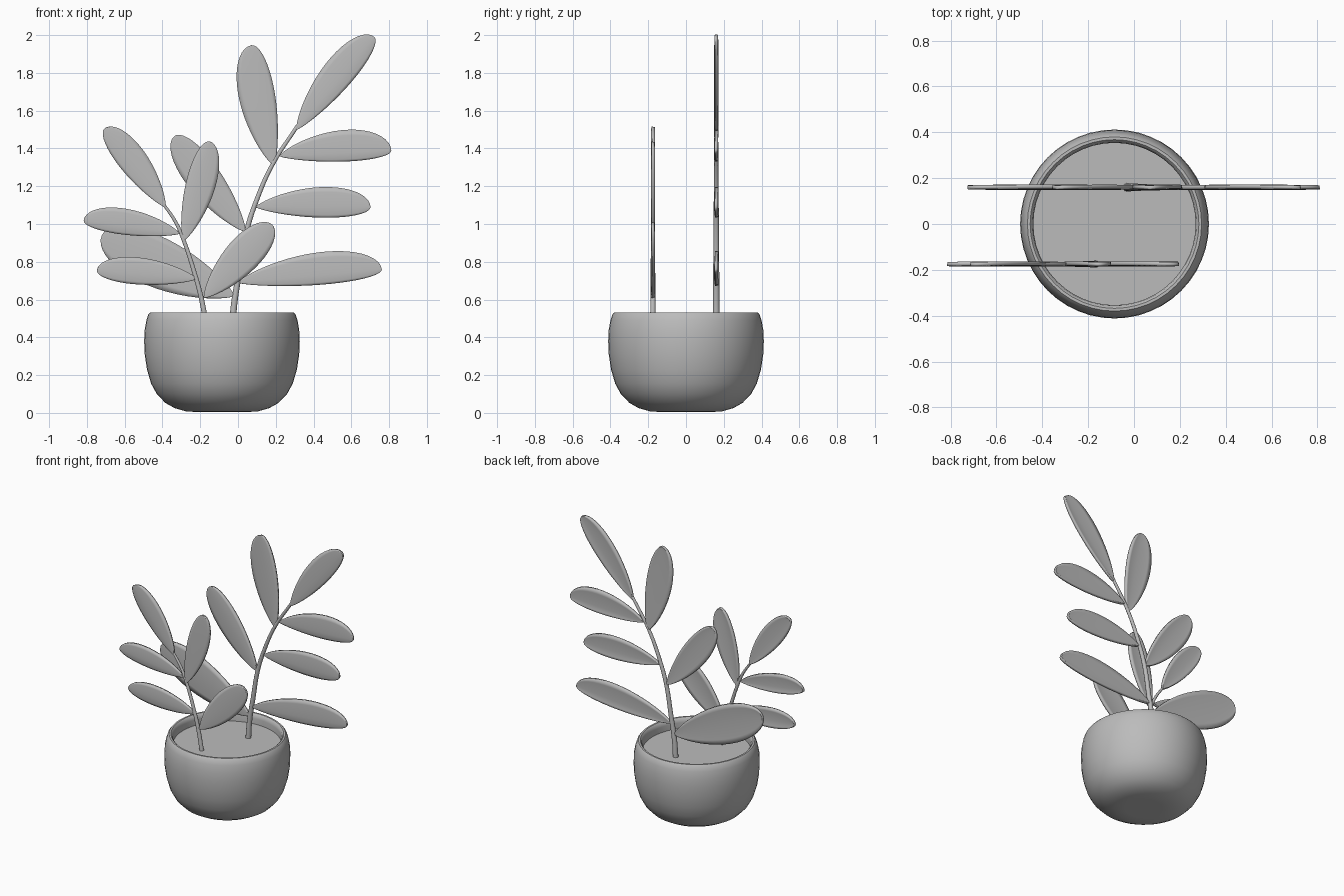
import bpy, bmesh, math
from mathutils import Vector

if "Cube" in bpy.data.objects:
    bpy.data.objects.remove(bpy.data.objects["Cube"], do_unlink=True)

# One plain grey material for everything
grey = bpy.data.materials.new("plain grey")
grey.use_nodes = True
COLOUR = (0.5, 0.5, 0.5, 1)
grey.diffuse_color = COLOUR
grey.node_tree.nodes["Principled BSDF"].inputs["Base Color"].default_value = COLOUR

POT_X = -0.085
SOIL_Z = 0.46


def select_only(ob):
    bpy.ops.object.select_all(action="DESELECT")
    ob.select_set(True)
    bpy.context.view_layer.objects.active = ob


def add_object(name, data):
    ob = bpy.data.objects.new(name, data)
    bpy.context.collection.objects.link(ob)
    data.materials.append(grey)
    return ob


def mesh_object(name, bm, angle=40):
    bmesh.ops.recalc_face_normals(bm, faces=bm.faces)
    me = bpy.data.meshes.new(name)
    bm.to_mesh(me)
    bm.free()
    ob = add_object(name, me)
    select_only(ob)
    bpy.ops.object.shade_smooth_by_angle(angle=math.radians(angle))
    return ob


def lathe(name, profile, steps=48):
    """Spin a radius/height profile around the pot axis."""
    bm = bmesh.new()
    verts = [bm.verts.new((r, 0, z)) for r, z in profile]
    edges = [bm.edges.new(pair) for pair in zip(verts, verts[1:])]
    bmesh.ops.spin(bm, geom=verts + edges, cent=(0, 0, 0), axis=(0, 0, 1),
                   angle=math.tau, steps=steps)
    bmesh.ops.remove_doubles(bm, verts=bm.verts, dist=0.0005)
    ob = mesh_object(name, bm)
    ob.location.x = POT_X
    return ob


def stem(name, y, points, thick, thin):
    """Tapered round stalk through x/z points."""
    cu = bpy.data.curves.new(name, "CURVE")
    cu.dimensions = "3D"
    cu.bevel_depth = 1
    cu.bevel_resolution = 3
    cu.use_fill_caps = True
    cu.resolution_u = 6
    sp = cu.splines.new("BEZIER")
    sp.bezier_points.add(len(points) - 1)
    for i, (p, (x, z)) in enumerate(zip(sp.bezier_points, points)):
        p.co = (x, y, z)
        p.handle_left_type = p.handle_right_type = "AUTO"
        p.radius = thick + (thin - thick) * i / (len(points) - 1)
    ob = add_object(name, cu)
    select_only(ob)
    bpy.ops.object.convert(target="MESH")
    bpy.ops.object.shade_smooth_by_angle(angle=math.radians(50))


def leaf(name, y, base, tip, left, right, rows=22, cols=8):
    """Thin cupped blade, pointed at the base and round at the tip."""
    a, b = 0.8, 0.5
    peak = a / (a + b)
    top = peak ** a * (1 - peak) ** b
    start = Vector((base[0], y, base[1]))
    axis = Vector((tip[0], y, tip[1])) - start
    side = Vector((-axis.z, 0, axis.x)).normalized()
    bm = bmesh.new()
    grid = []
    for i in range(rows + 1):
        t = (1 - math.cos(math.pi * i / rows)) / 2
        w = t ** a * max(1 - t, 0) ** b / top
        row = []
        for j in range(cols + 1):
            s = 2 * j / cols - 1
            co = start + axis * t + side * (s * w * (left if s > 0 else right))
            co.y += 0.006 * (s * s - 0.5) * w
            row.append(bm.verts.new(co))
        grid.append(row)
    for r0, r1 in zip(grid, grid[1:]):
        for j in range(cols):
            bm.faces.new((r0[j], r0[j + 1], r1[j + 1], r1[j]))
    bmesh.ops.remove_doubles(bm, verts=bm.verts, dist=0.0005)
    ob = mesh_object(name, bm)
    mod = ob.modifiers.new("thickness", "SOLIDIFY")
    mod.thickness = 0.017
    mod.offset = 0


# Rounded pot with a thin rim, and soil inside it
lathe("pot", [(0, 0.012), (0.12, 0.004), (0.19, 0.008), (0.25, 0.025), (0.30, 0.053),
              (0.345, 0.10), (0.375, 0.155), (0.397, 0.23), (0.409, 0.31),
              (0.412, 0.38), (0.409, 0.44), (0.40, 0.49), (0.39, 0.52),
              (0.38, 0.532), (0.368, 0.532), (0.358, 0.522), (0.354, 0.50),
              (0.354, 0.44)])
lathe("soil", [(0, SOIL_Z), (0.356, SOIL_Z)])

# Tall stem at the back, short stem at the front
BACK, FRONT = 0.16, -0.175
stem("tall_stem", BACK, [(-0.03, 0.45), (-0.02, 0.58), (0.008, 0.75), (0.045, 0.96),
                         (0.10, 1.13), (0.18, 1.31), (0.315, 1.52)], 0.019, 0.010)
stem("short_stem", FRONT, [(-0.165, 0.45), (-0.195, 0.61), (-0.23, 0.74),
                           (-0.29, 0.92), (-0.33, 1.01), (-0.39, 1.10)], 0.015, 0.008)

# Leaves: base, tip, bulge on the left and right of the midrib
tall_leaves = [
    ((0.31, 1.50), (0.72, 1.99), 0.105, 0.06),
    ((0.19, 1.31), (0.07, 1.945), 0.115, 0.075),
    ((0.22, 1.36), (0.81, 1.39), 0.12, 0.045),
    ((0.095, 1.09), (0.70, 1.09), 0.105, 0.055),
    ((0.0, 0.69), (0.76, 0.76), 0.12, 0.05),
    ((0.04, 0.96), (-0.335, 1.465), 0.10, 0.08),
    ((-0.02, 0.62), (-0.72, 0.94), 0.14, 0.125),
]
short_leaves = [
    ((-0.385, 1.09), (-0.705, 1.505), 0.06, 0.09),
    ((-0.31, 0.95), (-0.815, 1.02), 0.045, 0.09),
    ((-0.29, 0.91), (-0.15, 1.435), 0.065, 0.09),
    ((-0.22, 0.71), (-0.745, 0.755), 0.055, 0.085),
    ((-0.18, 0.61), (0.18, 0.995), 0.095, 0.09),
]
for label, y, leaves in (("tall", BACK, tall_leaves), ("short", FRONT, short_leaves)):
    for n, spec in enumerate(leaves, 1):
        leaf(f"{label}_stem_leaf_{n}", y, *spec)
